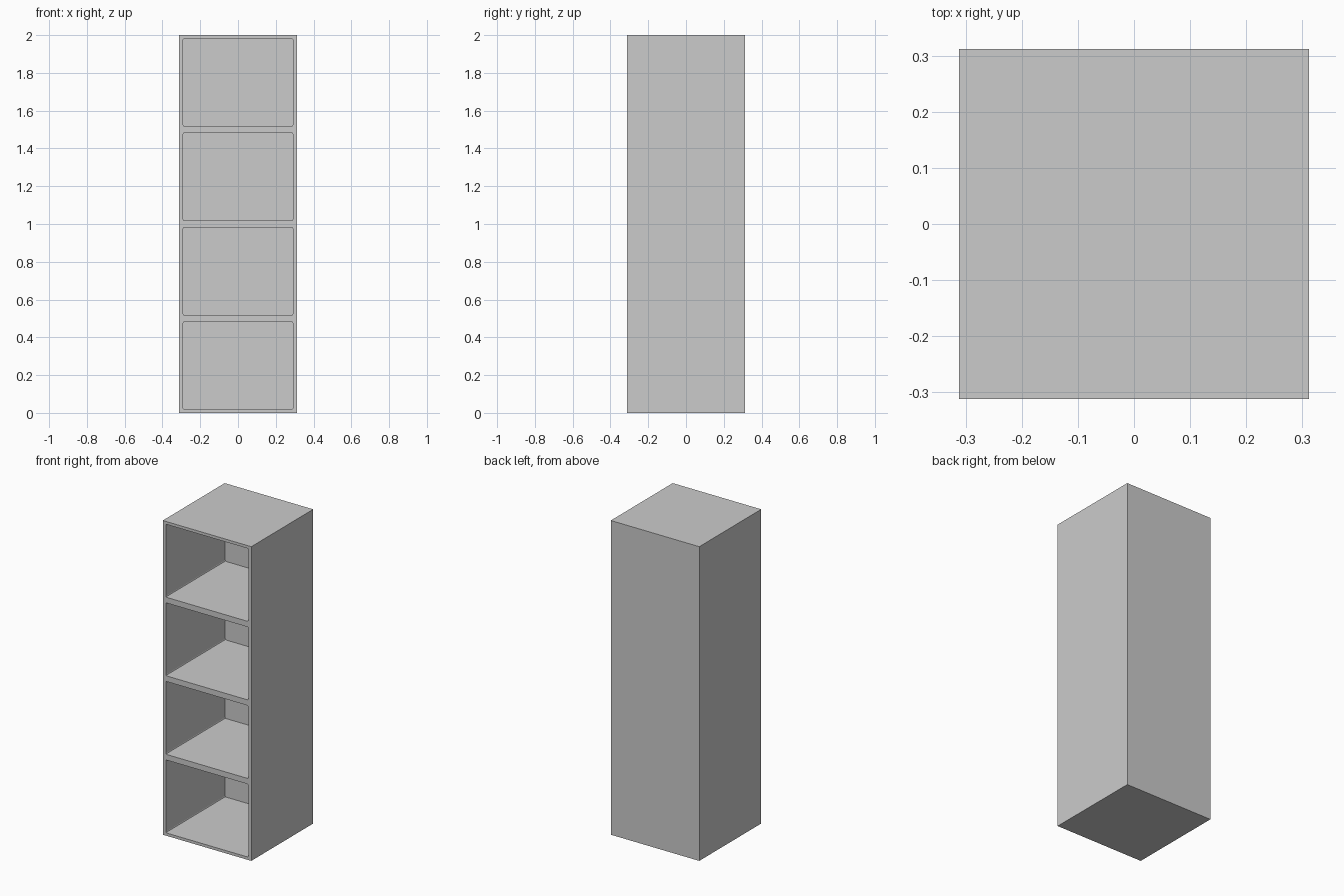
import bpy, bmesh
from mathutils import Matrix, Vector

if "Cube" in bpy.data.objects:
    bpy.data.objects.remove(bpy.data.objects["Cube"])

W, H = 0.623, 2.0          # outer width/depth and height
SIDE, BACK = 0.021, 0.025  # wall thicknesses
SHELF = 0.018              # half shelf thickness
CELLS = 4


def box(name, lo, hi, round_depth_edges=0.0):
    lo, hi = Vector(lo), Vector(hi)
    bm = bmesh.new()
    bmesh.ops.create_cube(bm, size=1, matrix=Matrix.Translation((lo + hi) / 2)
                          @ Matrix.Diagonal((*(hi - lo), 1)))
    if round_depth_edges:
        edges = [e for e in bm.edges
                 if abs(e.verts[0].co.y - e.verts[1].co.y) > 0.01]
        bmesh.ops.bevel(bm, geom=edges, offset=round_depth_edges,
                        segments=2, profile=0.5, affect='EDGES')
    mesh = bpy.data.meshes.new(name)
    bm.to_mesh(mesh)
    bm.free()
    ob = bpy.data.objects.new(name, mesh)
    bpy.context.collection.objects.link(ob)
    return ob


# Solid cabinet block
cabinet = box("cabinet", (-W / 2, -W / 2, 0), (W / 2, W / 2, H))

# Open compartments cut in from the front, with slightly rounded corners
pitch = H / CELLS
for i in range(CELLS):
    cutter = box(f"compartment_cutter_{i + 1}",
                 (-W / 2 + SIDE, -W / 2 - 0.1, i * pitch + SHELF),
                 (W / 2 - SIDE, W / 2 - BACK, (i + 1) * pitch - SHELF), 0.007)
    cutter.hide_render = True
    cutter.hide_set(True)
    cut = cabinet.modifiers.new(f"compartment_{i + 1}", 'BOOLEAN')
    cut.operation = 'DIFFERENCE'
    cut.solver = 'EXACT'
    cut.object = cutter
